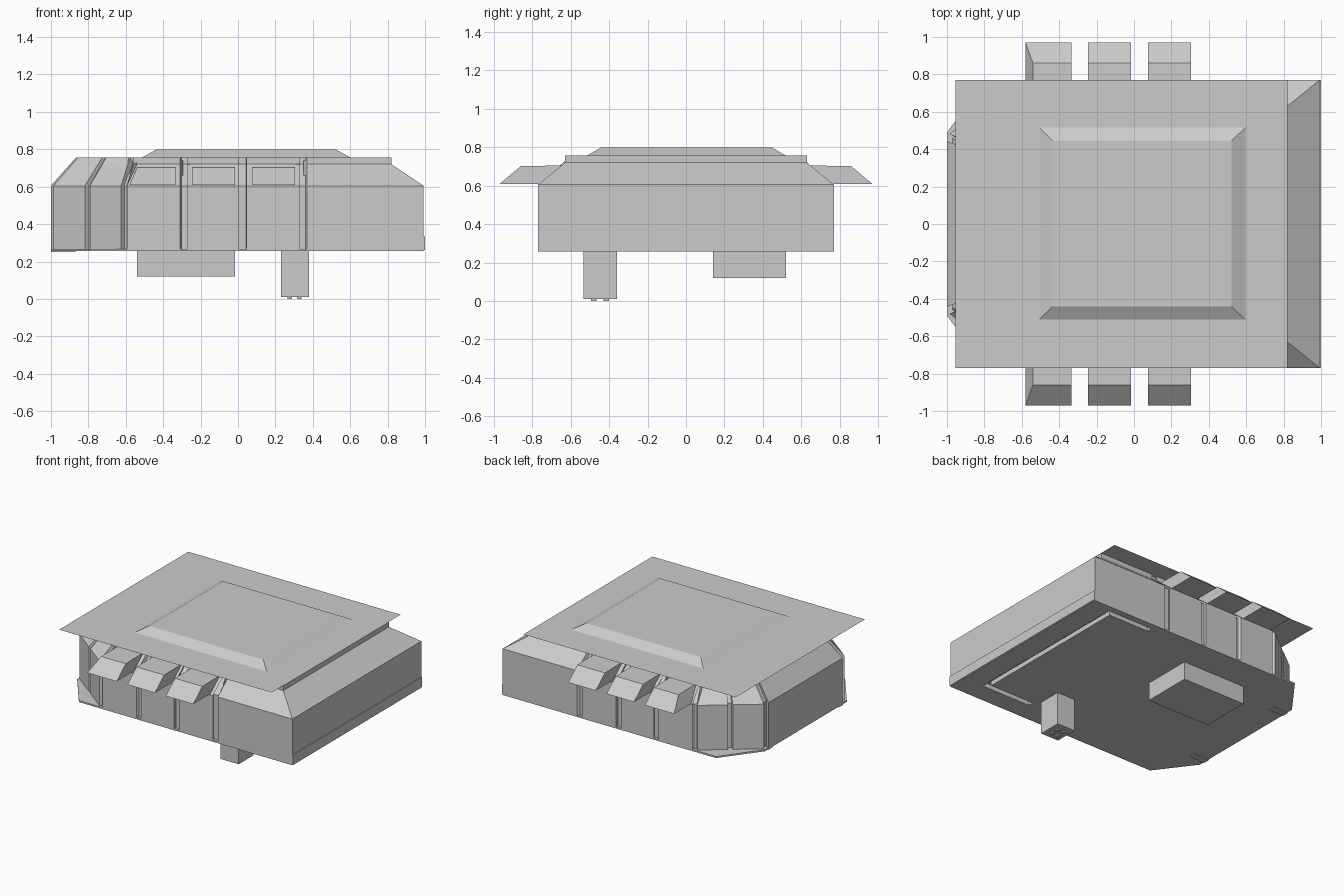
import bpy, bmesh
from mathutils import Vector

if "Cube" in bpy.data.objects:
    bpy.data.objects.remove(bpy.data.objects["Cube"])


def make(name, verts, faces):
    me = bpy.data.meshes.new(name)
    me.from_pydata([tuple(v) for v in verts], [], faces)
    bm = bmesh.new()
    bm.from_mesh(me)
    bmesh.ops.recalc_face_normals(bm, faces=bm.faces)
    bm.to_mesh(me)
    bm.free()
    ob = bpy.data.objects.new(name, me)
    bpy.context.collection.objects.link(ob)
    return ob


def loft(name, rings):
    """Closed solid through rings of equal point count."""
    n = len(rings[0])
    verts = [v for r in rings for v in r]
    faces = [list(range(n)), [len(verts) - n + i for i in range(n)]]
    for k in range(len(rings) - 1):
        for i in range(n):
            j = (i + 1) % n
            faces.append([k * n + i, k * n + j, (k + 1) * n + j, (k + 1) * n + i])
    return make(name, verts, faces)


def box(name, x0, x1, y0, y1, z0, z1):
    rect = [(x0, y0), (x1, y0), (x1, y1), (x0, y1)]
    return loft(name, [[(x, y, z) for x, y in rect] for z in (z0, z1)])


Z0, ZE, ZS, ZT = 0.262, 0.605, 0.72, 0.757   # base, eave, slope end, roof


# A wall station holds plan points at the eave, slope end and roof
def straight(x):
    return [Vector((x, 0.77)), Vector((x, 0.63)), Vector((x, 0.63))]


def raked(a, c):
    a, c = Vector(a), Vector(c)
    return [a, a.lerp(c, (ZS - ZE) / (ZT - ZE)), c]


def mix(p, q, t):
    return [a.lerp(b, t) for a, b in zip(p, q)]


def flip(p):
    return [Vector((a.x, -a.y)) for a in p]


def column(p, s=1.0):
    e, m, t = [a * s for a in p]
    return [(e.x, e.y, Z0), (e.x, e.y, ZE), (m.x, m.y, ZS), (t.x, t.y, ZT)]


right_corner = [Vector((0.993, 0.77)), Vector((0.82, 0.63)), Vector((0.82, 0.63))]
P1 = [Vector((-0.61, 0.77)), Vector((-0.575, 0.63)), Vector((-0.575, 0.63))]
P2 = raked((-0.805, 0.62), (-0.715, 0.53))
P3 = raked((-1.0, 0.47), (-0.865, 0.42))

# Inner core that shows at the bottom of the grooves
half = [right_corner, P1, P2, P3]
ring = half + [flip(p) for p in reversed(half)]
cols = [column(p, 0.972) for p in ring]
loft("wall_core", [[c[k] for c in cols] for k in range(4)])


# Wall panels separated by narrow grooves
def panel(name, p, q):
    loft(name, [column(r) + column(r, 0.95)[::-1] for r in (p, q)])


segments = [(right_corner, straight(0.37)), (straight(0.33), straight(0.045)),
            (straight(0.005), straight(-0.27)), (straight(-0.31), mix(P1, straight(-0.4), 0.08)),
            (mix(P1, P2, 0.08), mix(P1, P2, 0.93)), (mix(P2, P3, 0.07), mix(P2, P3, 0.93))]
for i, (p, q) in enumerate(segments):
    panel(f"back_wall_panel_{i}", p, q)
    panel(f"front_wall_panel_{i}", flip(p), flip(q))
end = mix(P3, flip(P3), 0.03)
panel("left_end_panel", end, flip(end))
panel("right_end_panel", right_corner, flip(right_corner))
box("right_bumper", 0.96, 1.0, -0.77, 0.77, 0.262, 0.335)

# Floor with a U-shaped groove underneath
plan = [(0.995, 0.77), (-0.79, 0.77), (-1, 0.49)]
plan += [(x, -y) for x, y in reversed(plan)]
floor = loft("floor", [[(x, y, z) for x, y in plan] for z in (0.256, 0.268)])
for i, b in enumerate([(0.79, 0.83, -0.6, 0.72), (0.42, 0.83, -0.62, -0.58), (0.45, 0.83, 0.68, 0.72)]):
    cut = box(f"groove_cutter_{i}", *b, 0.2, 0.29)
    cut.hide_render = True
    cut.hide_set(True)
    for target in (floor, bpy.data.objects["wall_core"]):
        m = target.modifiers.new("groove", 'BOOLEAN')
        m.operation = 'DIFFERENCE'
        m.solver = 'EXACT'
        m.object = cut
bpy.context.view_layer.update()
dg = bpy.context.evaluated_depsgraph_get()
for target in (floor, bpy.data.objects["wall_core"]):
    me = bpy.data.meshes.new_from_object(target.evaluated_get(dg))
    target.modifiers.clear()
    target.data = me
for i in range(3):
    bpy.data.objects.remove(bpy.data.objects[f"groove_cutter_{i}"])

# Thin roof sheet and raised roof panel
make("roof_sheet", [(-0.955, -0.77, 0.759), (0.82, -0.77, 0.759), (0.82, 0.77, 0.759), (-0.955, 0.77, 0.759)],
     [(0, 1, 2, 3)])
low = [(-0.51, -0.515), (0.6, -0.515), (0.6, 0.52), (-0.51, 0.52)]
high = [(-0.435, -0.44), (0.52, -0.44), (0.52, 0.445), (-0.435, 0.445)]
loft("roof_panel", [[(x, y, 0.757) for x, y in low], [(x, y, 0.8) for x, y in high]])

# Window hoods along both sides; the left one has a slanted cheek
hood = [(0.65, 0.705), (0.86, 0.702), (0.97, 0.61), (0.75, 0.61)]
for i, (x0, x1, slant) in enumerate([(-0.58, -0.335, 0.04), (-0.245, -0.015, 0), (0.075, 0.305, 0)]):
    for side, s in (("back", 1), ("front", -1)):
        loft(f"{side}_window_hood_{i}",
             [[(x0 + (slant if z > 0.65 else 0), s * y, z) for y, z in hood],
              [(x1, s * y, z) for y, z in hood]])

# Small wedges at the foot of the left end
for s in (1, -1):
    box("left_foot_clip", -1.0, -0.87, s * 0.42 - 0.025, s * 0.42 + 0.025, 0.25, 0.27)

# Underside box and leg with two small pads
box("underside_box", -0.54, -0.015, 0.14, 0.52, 0.12, 0.26)
box("leg", 0.23, 0.38, -0.535, -0.36, 0.01, 0.26)
for x in (0.277, 0.327):
    for y in (-0.48, -0.415):
        box("leg_pad", x - 0.012, x + 0.012, y - 0.015, y + 0.015, 0, 0.012)
